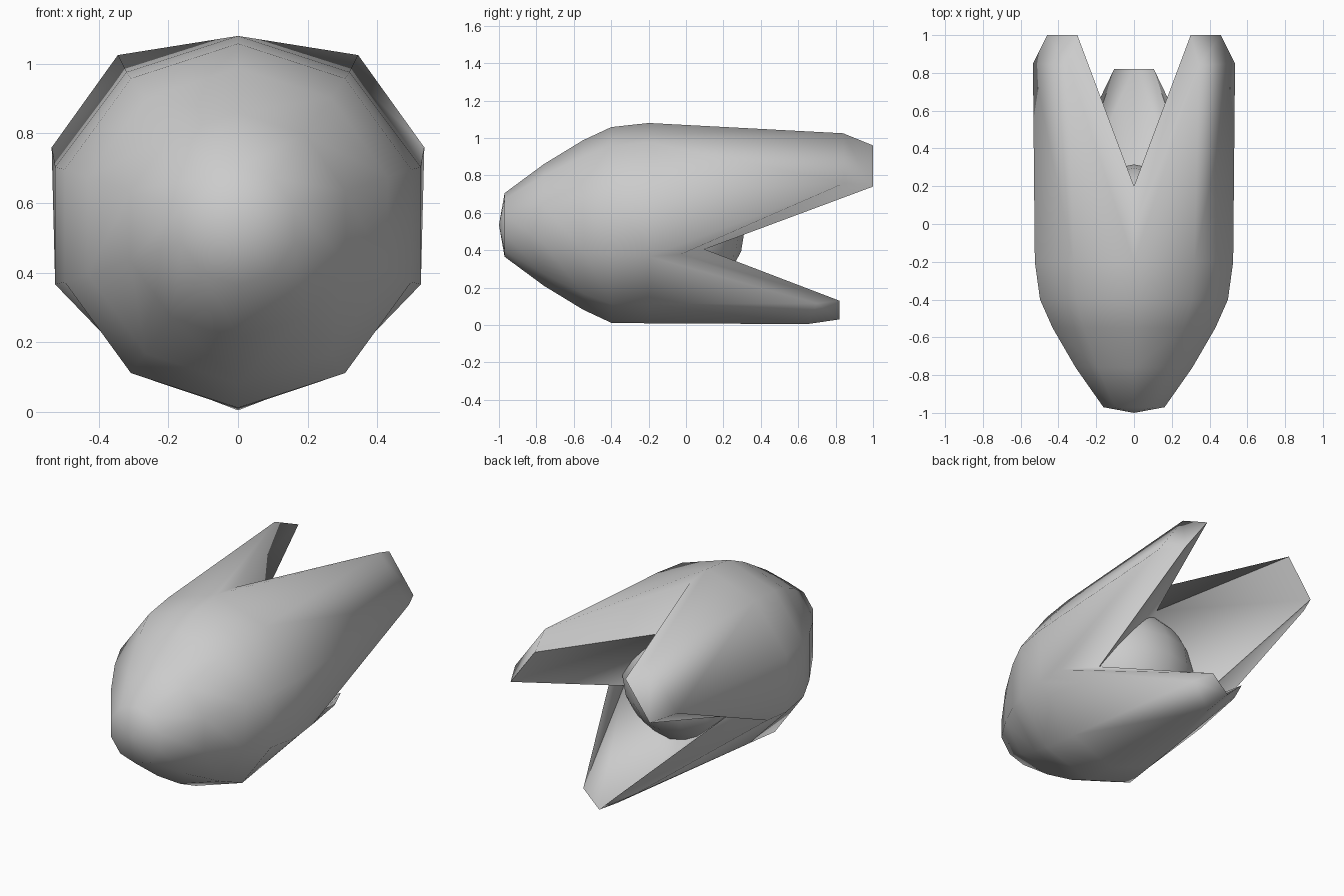
import bpy, bmesh
from math import radians, sin, cos

if "Cube" in bpy.data.objects:
    bpy.data.objects.remove(bpy.data.objects["Cube"])

CZ = 0.535  # height of the long axis

# One half of the pod is built at +x and mirrored
bm = bmesh.new()


def v(x, y, z):
    return bm.verts.new((x, y, z))


def face(*vs):
    bm.faces.new(vs)


# Closed shell: half-decagon rings from nose to widest section
rings = []
for y, r in [(-0.97, 0.17), (-0.76, 0.325), (-0.55, 0.453), (-0.4, 0.523), (-0.2, 0.545)]:
    ring = []
    for k in range(6):
        a = radians(90 - 36 * k)
        ring.append(v(0 if k in (0, 5) else r * cos(a), y, CZ + r * sin(a)))
    rings.append(ring)
nose = v(0, -1, CZ)
for k in range(5):
    face(nose, rings[0][k], rings[0][k + 1])
    for r0, r1 in zip(rings, rings[1:]):
        face(r0[k], r1[k], r1[k + 1], r0[k + 1])
A, B, C, D, E, F = rings[-1]
C.co.x = D.co.x = 0.525
E.co.x, E.co.z = 0.28, 0.113   # the underside runs straight into the lower petal
F.co.z = 0.009

# Notch starts (outer) and notch bottoms (inner)
top_out, top_in = v(0, -0.04, 1.06), v(0, 0.2, 0.85)
side_out, side_in = v(0.515, -0.03, 0.377), v(0.34, 0.1, 0.405)
floor_in = v(0, 0.2, 0.10)

# Upper petal: outer ridge ends and tip
B1, C1 = v(0.345, 0.84, 1.025), v(0.535, 0.85, 0.76)
Bt, Ct = v(0.30, 1, 0.96), v(0.46, 1, 0.74)
face(A, B1, B)
face(A, top_out, B1)
face(B, B1, C1, C)
face(C, C1, D)
face(D, C1, side_out)
face(top_out, top_in, Bt, B1)
face(B1, Bt, Ct, C1)
face(C1, Ct, side_in, side_out)
face(top_in, side_in, Ct, Bt)

# Lower petal
E1, F1 = v(0.15, 0.7, 0.115), v(0, 0.65, 0.005)
Et, Ft = v(0.105, 0.82, 0.13), v(0, 0.82, 0.03)
face(D, side_out, E1)
face(D, E1, E)
face(E, E1, F1, F)
face(side_out, side_in, Et, E1)
face(E1, Et, Ft, F1)
face(side_in, floor_in, Ft, Et)

# Floor of the opening, behind the core
centre = v(0, 0, 0.5)
face(centre, side_in, top_in)
face(centre, floor_in, side_in)

# Crisp inner petal rims, soft everywhere else
for a, b in [(top_in, Bt), (Bt, Ct), (Ct, side_in), (side_in, Et), (Et, Ft)]:
    bm.edges.get((a, b)).smooth = False
for f in bm.faces:
    f.smooth = True

bmesh.ops.recalc_face_normals(bm, faces=bm.faces)
# recalc on an open half: make sure the nose points forward
bm.normal_update()
bm.faces.ensure_lookup_table()
if bm.faces[0].normal.y > 0:
    bmesh.ops.reverse_faces(bm, faces=bm.faces)

mesh = bpy.data.meshes.new("pod_shell")
bm.to_mesh(mesh)
bm.free()
shell = bpy.data.objects.new("pod_shell", mesh)
bpy.context.collection.objects.link(shell)
mod = shell.modifiers.new("mirror", 'MIRROR')
mod.use_clip = True

# Round core seen between the petals
bpy.ops.mesh.primitive_uv_sphere_add(segments=16, ring_count=10, radius=0.40, location=(0, -0.085, 0.52))
core = bpy.context.object
core.name = "inner_core"
bpy.ops.object.shade_smooth_by_angle(angle=radians(50))
